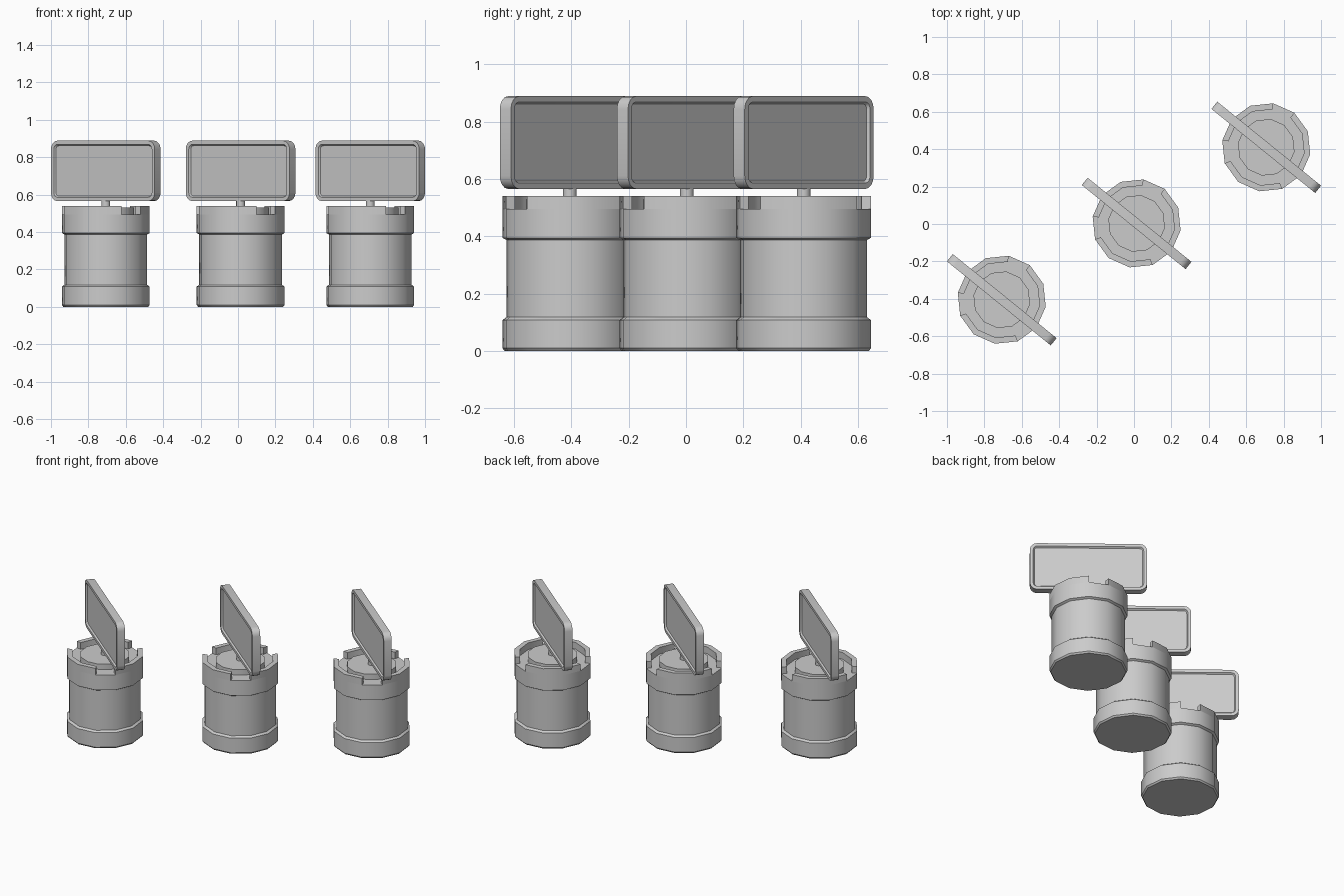
import bpy
import bmesh
from math import cos, sin, radians, tau
from mathutils import Matrix, Vector

cube = bpy.data.objects.get("Cube")
if cube:
    bpy.data.objects.remove(cube, do_unlink=True)

SIDES = 12
TURN = radians(-39)
CENTRES = {"right": (-0.707, -0.405), "middle": (0.014, 0.003), "left": (0.707, 0.41)}

grey = bpy.data.materials.new("light_grey")
grey.use_nodes = True
grey.diffuse_color = (0.6, 0.6, 0.6, 1)
grey.node_tree.nodes["Principled BSDF"].inputs["Base Color"].default_value = (0.6, 0.6, 0.6, 1)


def finish(bm, name):
    """Store a bmesh as a mesh with the shared material."""
    bmesh.ops.recalc_face_normals(bm, faces=bm.faces)
    mesh = bpy.data.meshes.new(name)
    bm.to_mesh(mesh)
    bm.free()
    mesh.materials.append(grey)
    return mesh


def make_tower():
    """Turned drum with a base, a collar, a crown with notches and a raised disc."""
    profile = [(0.230, 0), (0.238, 0.01), (0.238, 0.108), (0.224, 0.118),
               (0.224, 0.387), (0.238, 0.395), (0.238, 0.495),
               (0.205, 0.495), (0.153, 0.495), (0.153, 0.53)]
    bm = bmesh.new()
    rings = [[bm.verts.new((r * cos(tau * i / SIDES), r * sin(tau * i / SIDES), z))
              for i in range(SIDES)] for r, z in profile]
    crown = []
    for level, (low, high) in enumerate(zip(rings, rings[1:])):
        for i in range(SIDES):
            j = (i + 1) % SIDES
            face = bm.faces.new((low[i], low[j], high[j], high[i]))
            # every fourth side of the crown stays low as a notch
            if level == 6 and i % 4 != 3:
                crown.append(face)
    bm.faces.new(list(reversed(rings[0])))
    bm.faces.new(rings[-1])
    raised = bmesh.ops.extrude_face_region(bm, geom=crown)["geom"]
    bmesh.ops.translate(bm, vec=Vector((0, 0, 0.045)),
                        verts=[v for v in raised if isinstance(v, bmesh.types.BMVert)])
    return finish(bm, "tower")


def make_post():
    bm = bmesh.new()
    bmesh.ops.create_cone(bm, cap_ends=True, segments=SIDES, radius1=0.024, radius2=0.024,
                          depth=0.05, matrix=Matrix.Translation((0, 0, 0.55)))
    return finish(bm, "post")


def make_panel():
    """Rounded board with a shallow recess on both faces."""
    bm = bmesh.new()
    bmesh.ops.create_cube(bm, size=1, matrix=Matrix.Translation((0, 0, 0.727))
                          @ Matrix.Diagonal((0.714, 0.05, 0.323, 1)))
    corners = [e for e in bm.edges if abs(e.verts[0].co.y - e.verts[1].co.y) > 0.01]
    bmesh.ops.bevel(bm, geom=corners, offset=0.045, segments=4, profile=0.5, affect='EDGES')
    bm.normal_update()
    for face in [f for f in bm.faces if abs(f.normal.y) > 0.9]:
        bmesh.ops.inset_region(bm, faces=[face], thickness=0.02)
        bmesh.ops.inset_region(bm, faces=[face], thickness=0.007, depth=-0.01)
    return finish(bm, "panel")


# three equal towers set in a diagonal row
for mesh in (make_tower(), make_post(), make_panel()):
    for side, (x, y) in CENTRES.items():
        obj = bpy.data.objects.new(f"{side}_{mesh.name}", mesh)
        obj.location = (x, y, 0)
        obj.rotation_euler.z = TURN
        bpy.context.collection.objects.link(obj)
    bpy.ops.object.select_all(action='DESELECT')
    obj.select_set(True)
    bpy.context.view_layer.objects.active = obj
    # shade one user of the mesh, then share the result
    others = [o for o in bpy.data.objects if o.data == mesh and o != obj]
    for other in others:
        other.data = mesh.copy()
        other.select_set(True)
    bpy.ops.object.shade_smooth_by_angle(angle=radians(33))
